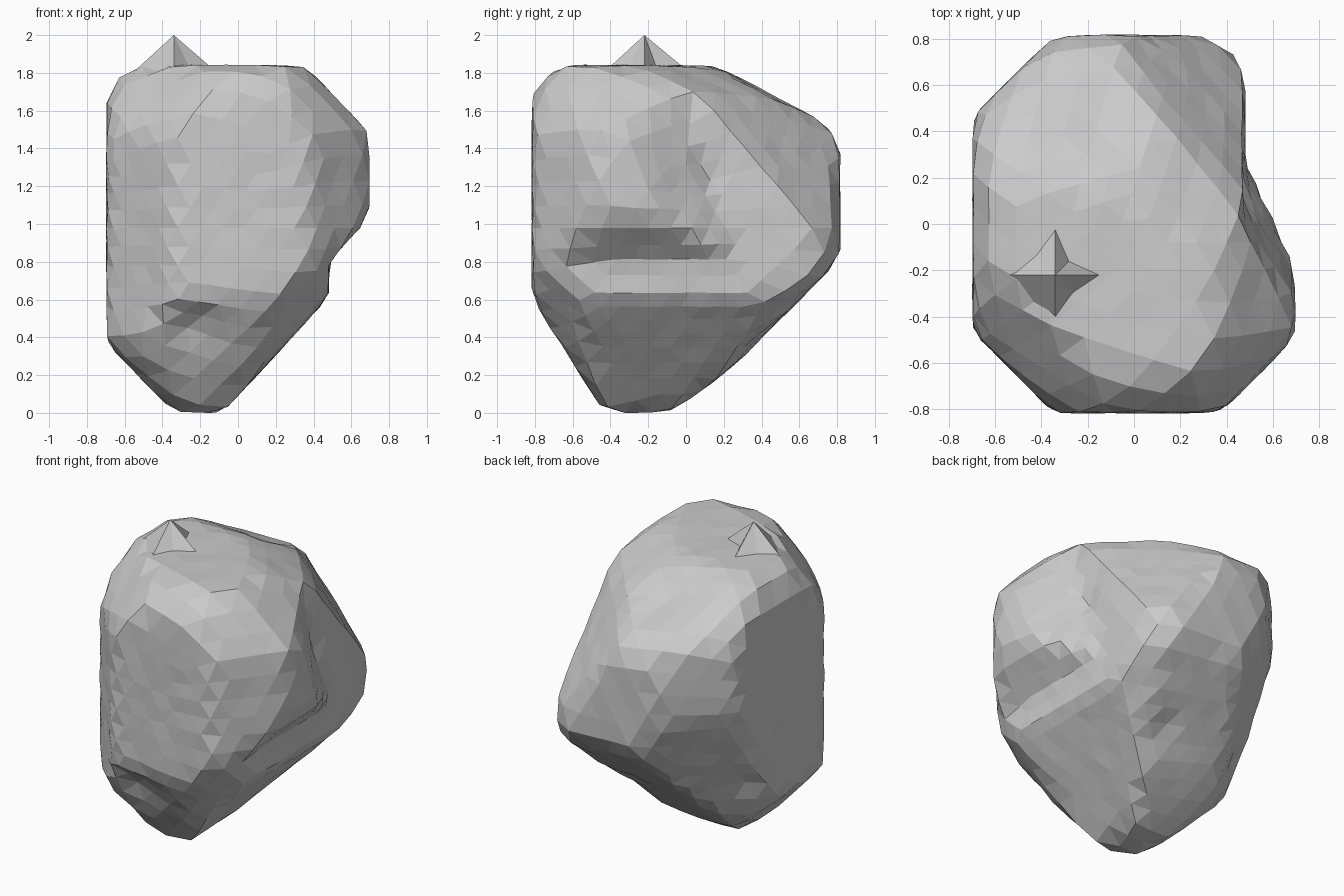
import bpy, bmesh, math, random
from mathutils import Vector

if "Cube" in bpy.data.objects:
    bpy.data.objects.remove(bpy.data.objects["Cube"])

random.seed(4)
CENTRE = Vector((-0.08, -0.08, 0.98))
D = math.sqrt(0.5)
# horizontal axes in which the chipped faces were measured
AXES = {'L': (-1, 0), 'R': (1, 0), 'F': (0, -1), 'B': (0, 1),
        'FL': (-D, -D), 'FR': (D, -D), 'BL': (-D, D), 'BR': (D, D)}


def chip(axis, h1, z1, h2, z2):
    """Cutting plane through two (outward distance, height) points, as (normal, distance)."""
    ax, ay = AXES[axis]
    out, up = z2 - z1, h1 - h2
    n = Vector((ax * out, ay * out, up))
    p = Vector((ax * h1, ay * h1, z1))
    if n.dot(p - CENTRE) < 0:
        n = -n
    n.normalize()
    return n, n.dot(p - CENTRE)


def plane(normal, point):
    n = Vector(normal).normalized()
    return n, n.dot(Vector(point) - CENTRE)


def reach(d, planes):
    """Distance from the centre to the slightly rounded hull of the planes."""
    p = 60
    s = sum(max(n.dot(d) / h, 0) ** p for n, h in planes)
    return s ** (-1 / p)


# main stone faces
shared = [chip(*c) for c in (
    ('L', 0.695, 0, 0.695, 1), ('F', 0.815, 0, 0.815, 1), ('B', 0.815, 0, 0.815, 1),
    ('FL', 0.82, 0, 0.82, 1), ('BL', 0.82, 0, 0.82, 1), ('BR', 0.82, 0, 0.82, 1),
    ('FR', 0.84, 0, 0.84, 1),
    # upper bevels
    ('L', 0.69, 1.71, 0.58, 1.82), ('F', 0.80, 1.71, 0.68, 1.83),
    ('R', 0.37, 1.82, 0.69, 1.49),
    ('B', 0.20, 1.82, 0.72, 1.55), ('B', 0.80, 1.46, 0.70, 1.58),
    ('FL', 0.82, 1.50, 0.58, 1.82), ('BL', 0.83, 1.50, 0.60, 1.80),
    ('BR', 0.82, 0.95, 0.37, 1.74), ('BR', 0.06, 1.84, 0.44, 1.66),
    ('FR', 0.84, 1.50, 0.68, 1.80),
    # lower tapers
    ('B', 0.80, 0.80, 0.20, 0.19), ('B', 0.20, 0.19, -0.05, 0.02),
    ('F', 0.80, 0.58, 0.61, 0.28), ('F', 0.60, 0.14, 0.50, 0.0),
    ('R', 0.45, 0.58, -0.08, 0.0), ('L', 0.68, 0.35, 0.34, 0.0),
    ('BL', 0.79, 1.0, 0.51, 0.28), ('BL', 0.51, 0.28, 0.20, 0.0),
    ('FR', 0.76, 0.67, 0.29, 0.0), ('FL', 0.82, 0.37, 0.50, 0.0),
    ('BR', 0.81, 0.75, 0.02, 0.02))]
shared += [plane((0, 0, 1), (0, 0, 1.84)), plane((0, 0, -1), (0, 0, 0))]

body = shared + [chip('R', 0.48, 0, 0.48, 1)]
# overhanging lobe on the right side
lobe = shared + [chip('R', 0.695, 0, 0.695, 1),
                 chip('R', 0.69, 1.03, 0.47, 0.79),
                 plane((0.165, 0.095, 0.036), (0.69, -0.18, 1.1))]
# small hollows: position, radius, depth
dents = [(Vector((-0.25, -0.68, 0.46)), 0.13, 0.06),
         (Vector((0.45, 0.15, 1.30)), 0.15, 0.03),
         (Vector((-0.15, 0.45, 1.68)), 0.16, 0.04),
         (Vector((-0.62, 0.20, 0.45)), 0.12, 0.04),
         (Vector((0.10, 0.38, 0.38)), 0.12, 0.04)]

# stone body: sphere projected onto the two hulls
bm = bmesh.new()
bmesh.ops.create_icosphere(bm, subdivisions=4, radius=1)
for v in bm.verts:
    d = v.co.normalized()
    r = max(reach(d, body), reach(d, lobe))
    p = CENTRE + d * r
    for pos, size, depth in dents:
        r -= depth * math.exp(-((p - pos).length / size) ** 2)
    v.co = CENTRE + d * (r + random.uniform(-0.004, 0.004))
low = min(v.co.z for v in bm.verts)
for v in bm.verts:
    v.co.z -= low * max(0, 1 - v.co.z)
mesh = bpy.data.meshes.new("stone_body")
bm.to_mesh(mesh)
bm.free()
bpy.context.collection.objects.link(bpy.data.objects.new("stone_body", mesh))

# pointed chip on top: uneven star-based pyramid (radii counter-clockwise from +x)
bm = bmesh.new()
tip = bm.verts.new((-0.34, -0.22, 2.0))
ring = []
for i, r in enumerate((0.22, 0.10, 0.23, 0.16, 0.24, 0.17, 0.24, 0.13)):
    a = i * math.pi / 4
    z = 1.78 if 3 <= i <= 6 else 1.81
    ring.append(bm.verts.new((-0.34 + r * math.cos(a), -0.22 + r * math.sin(a), z)))
for i in range(8):
    bm.faces.new((ring[i], ring[(i + 1) % 8], tip))
bm.faces.new(ring[::-1])
mesh = bpy.data.meshes.new("top_spike")
bm.to_mesh(mesh)
bm.free()
bpy.context.collection.objects.link(bpy.data.objects.new("top_spike", mesh))
